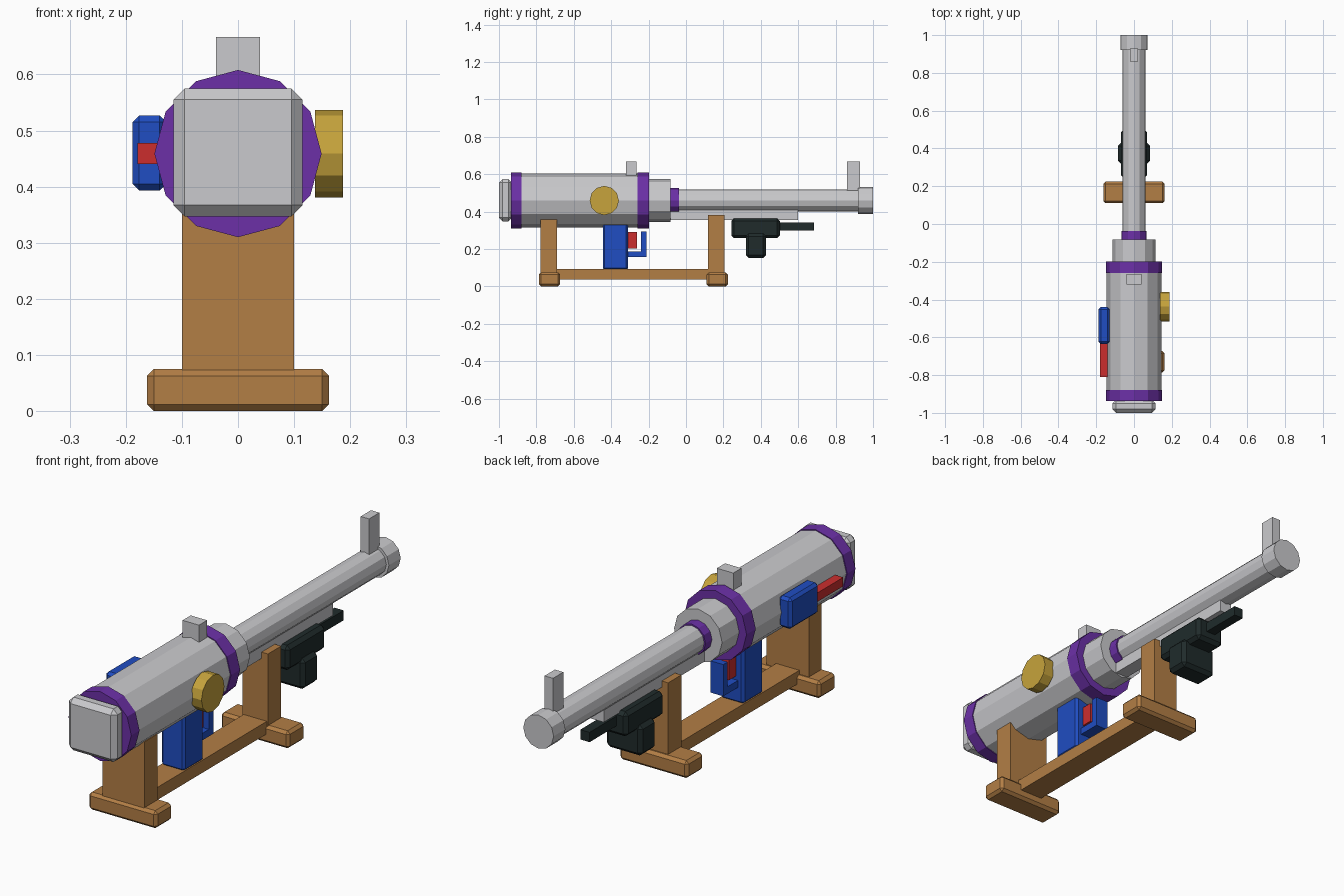
import bpy, bmesh
from math import pi
from mathutils import Matrix, Vector

if "Cube" in bpy.data.objects:
    bpy.data.objects.remove(bpy.data.objects["Cube"], do_unlink=True)


def material(name, r, g, b):
    m = bpy.data.materials.new(name)
    m.use_nodes = True
    m.diffuse_color = (r, g, b, 1)
    m.node_tree.nodes["Principled BSDF"].inputs["Base Color"].default_value = (r, g, b, 1)
    return m


GREY = material("light grey", .59, .59, .61)
WOOD = material("wood brown", .45, .21, .06)
PURPLE = material("purple", .15, .03, .39)
BLUE = material("blue", .014, .075, .54)
RED = material("red", .6, .027, .027)
GOLD = material("gold", .57, .37, .045)
BLACK = material("near black", .014, .024, .024)
AXIS = .459  # height of the barrel axis


def finish(name, bm, mat):
    mesh = bpy.data.meshes.new(name)
    bm.to_mesh(mesh)
    bm.free()
    mesh.materials.append(mat)
    ob = bpy.data.objects.new(name, mesh)
    bpy.context.collection.objects.link(ob)
    return ob


def box(name, mat, x, y, z, bevel=0):
    """Box spanning the three (low, high) ranges, with chamfered edges."""
    bm = bmesh.new()
    bmesh.ops.create_cube(bm, size=1)
    for v in bm.verts:
        v.co = Vector([(r[0] + r[1]) / 2 + c * (r[1] - r[0]) for r, c in zip((x, y, z), v.co)])
    if bevel:
        bmesh.ops.bevel(bm, geom=bm.edges[:], offset=bevel, segments=1, affect='EDGES')
    return finish(name, bm, mat)


def mid(half):
    return (-half, half)


def tube(name, mat, radius, low, high, axis='Y', across=0):
    """Twelve-sided cylinder along an axis, at the barrel height."""
    bm = bmesh.new()
    bmesh.ops.create_cone(bm, cap_ends=True, segments=12, radius1=radius,
                          radius2=radius, depth=high - low)
    centre = (low + high) / 2
    turn = Matrix.Rotation(pi / 2, 4, 'X' if axis == 'Y' else 'Y')
    place = (across, centre, AXIS) if axis == 'Y' else (centre, across, AXIS)
    bm.transform(Matrix.Translation(place) @ turn)
    return finish(name, bm, mat)


# Body and barrel
tube("body", GREY, .145, -.93, -.205)
tube("body_ring_front", PURPLE, .149, -.936, -.88)
tube("body_ring_back", PURPLE, .149, -.26, -.198)
tube("barrel_collar", GREY, .114, -.21, -.082)
tube("collar_ring", PURPLE, .066, -.09, -.038)
tube("barrel", GREY, .06, -.1, .93)
tube("muzzle", GREY, .072, .92, 1)
box("end_cap", GREY, mid(.115), (-1, -.93), (.347, .575), .02)
box("under_rail", GREY, mid(.03), (-.09, .6), (.355, .42))

# Sights
box("rear_sight", GREY, mid(.039), (-.32, -.265), (.58, .667))
box("front_sight", GREY, mid(.02), (.86, .93), (.5, .667))

# Side fittings
tube("side_dial", GOLD, .078, .137, .187, 'X', -.437)
box("side_box", BLUE, (-.188, -.128), (-.635, -.44), (.393, .527), .012)
box("side_bar", RED, (-.179, -.13), (-.81, -.63), (.44, .478))

# Handle and trigger
box("handle", BLUE, mid(.055), (-.445, -.31), (.088, .35), .01)
box("guard_bottom", BLUE, mid(.03), (-.32, -.21), (.157, .187))
box("guard_front", BLUE, mid(.03), (-.24, -.21), (.157, .293))
box("trigger", RED, mid(.02), (-.315, -.262), (.203, .29))

# Foregrip
box("foregrip_block", BLACK, mid(.068), (.242, .502), (.258, .364), .015)
box("foregrip_handle", BLACK, mid(.085), (.32, .428), (.152, .283), .015)
box("foregrip_rod", BLACK, mid(.022), (.49, .685), (.3, .342))

# Wooden stand
box("front_post", WOOD, mid(.1), (-.777, -.69), (.04, .357))
box("back_post", WOOD, mid(.06), (.117, .207), (.04, .382))
for name, y in (("front_foot", -.73), ("back_foot", .167)):
    box(name, WOOD, mid(.162), (y - .057, y + .057), (0, .075), .012)
box("stand_beam", WOOD, mid(.055), (-.7, .13), (.038, .092))
